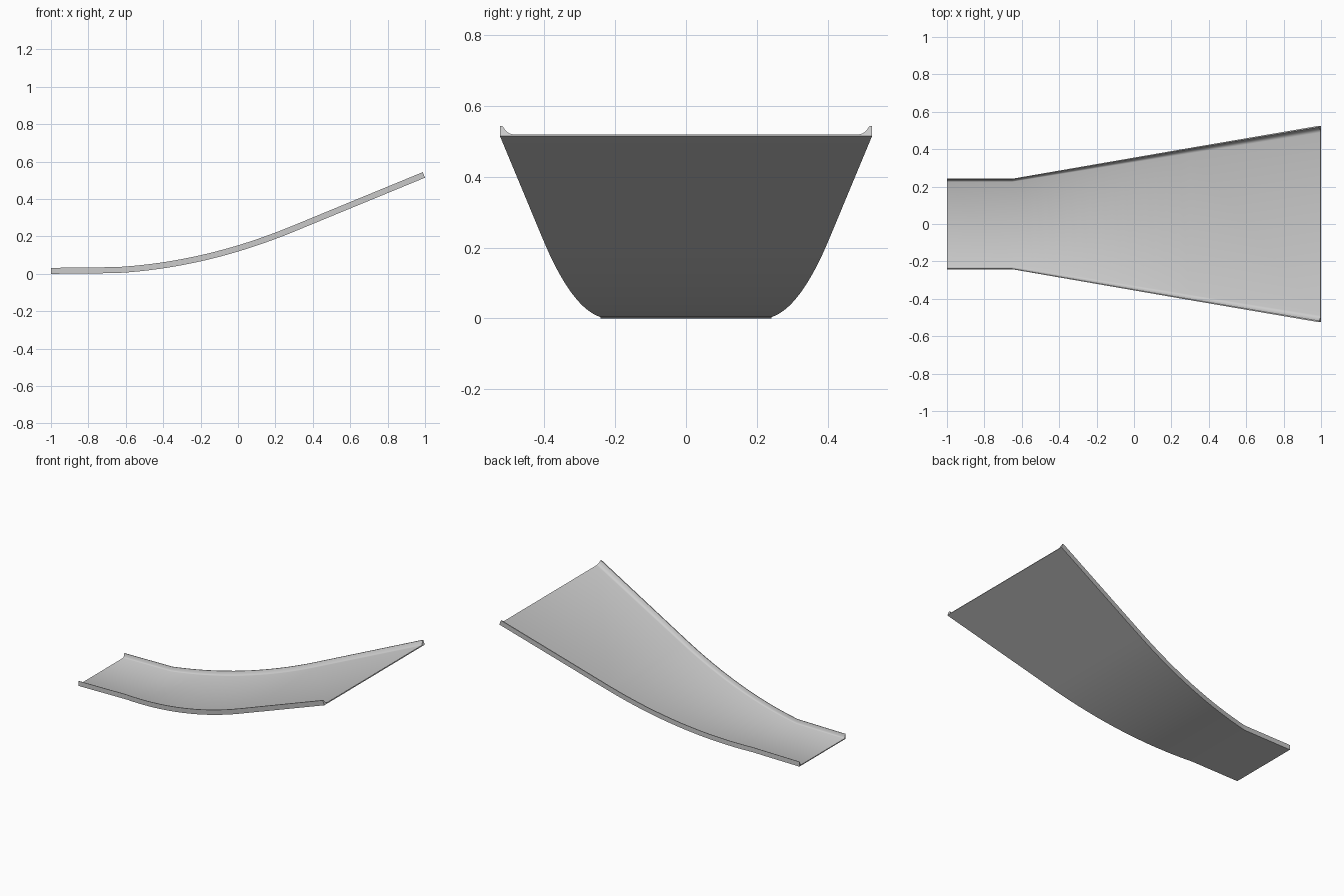
import bpy, bmesh, math

if "Cube" in bpy.data.objects:
    bpy.data.objects.remove(bpy.data.objects["Cube"])

# Side path of the underside: near-flat run, curved rise, straight rise
KINK, X0, X1 = 0.004, -0.65, 0.30
S0, S1 = 0.055, 0.412
path = [(-1.0, 0.0, 0.0), (X0, KINK, 0.02)]
N = 16
for i in range(1, N + 1):
    u = (X1 - X0) * i / N
    k = (S1 - S0) / (X1 - X0)
    path.append((X0 + u, KINK + S0 * u + k * u * u / 2, S0 + k * u))
path.append((1.0, path[-1][1] + (1.0 - X1) * S1, S1))

# Half cross-section: (fraction of half width, height above underside)
half = [(1, 0), (1, 0.032), (0.987, 0.032), (0.975, 0.021),
        (0.962, 0.013), (0.948, 0.008), (0.932, 0.006)]
profile = half + [(-f, h) for f, h in reversed(half)]


def half_width(x):
    return 0.242 + max(0.0, x - X0) / (1.0 - X0) * (0.525 - 0.242)


# Loft the section along the path, square to the slope
bm = bmesh.new()
rings = []
for x, z, s in path:
    a = math.atan(s)
    w = half_width(x)
    rings.append([bm.verts.new((x - h * math.sin(a), f * w, z + h * math.cos(a)))
                  for f, h in profile])
n = len(profile)
for r, q in zip(rings, rings[1:]):
    for i in range(n):
        j = (i + 1) % n
        bm.faces.new((r[i], r[j], q[j], q[i]))

# End caps: floor edge strip plus a small cap for each lip
for r in (rings[0], rings[-1]):
    bm.faces.new(r)
bmesh.ops.recalc_face_normals(bm, faces=bm.faces)

mesh = bpy.data.meshes.new("flared_chute")
bm.to_mesh(mesh)
bm.free()
chute = bpy.data.objects.new("flared_chute", mesh)
bpy.context.collection.objects.link(chute)
bpy.context.view_layer.objects.active = chute
chute.select_set(True)
bpy.ops.object.shade_smooth_by_angle(angle=math.radians(30))
